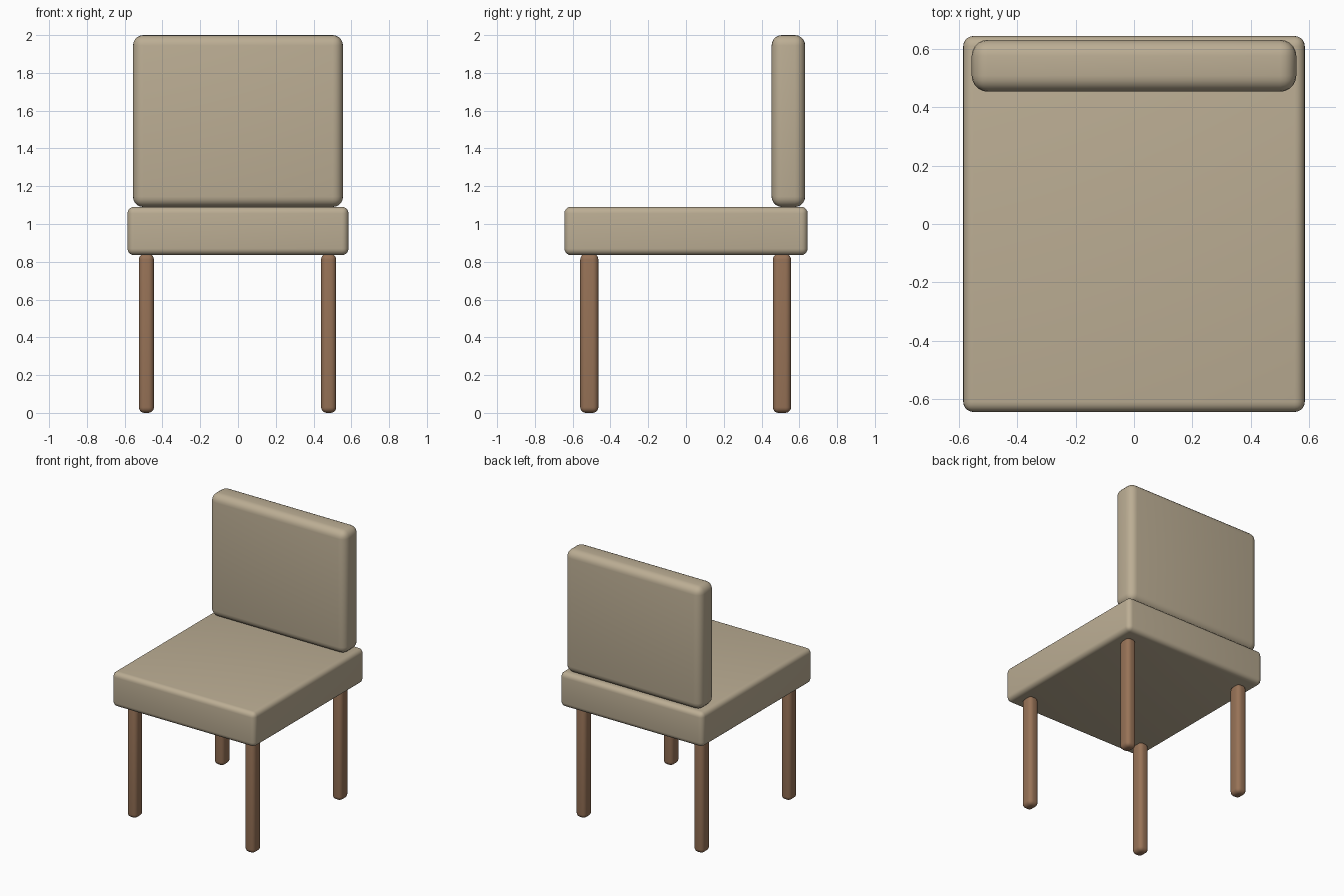
import bpy
import math

cube = bpy.data.objects.get("Cube")
if cube:
    bpy.data.objects.remove(cube, do_unlink=True)


def make_material(name, rgb):
    mat = bpy.data.materials.new(name)
    mat.use_nodes = True
    color = (*rgb, 1.0)
    mat.diffuse_color = color
    mat.node_tree.nodes["Principled BSDF"].inputs["Base Color"].default_value = color
    return mat


def rounded_box(name, center, size, radius, mat):
    bpy.ops.mesh.primitive_cube_add(size=1, location=center)
    obj = bpy.context.object
    obj.name = name
    obj.scale = size
    bpy.ops.object.transform_apply(location=False, rotation=False, scale=True)
    bevel = obj.modifiers.new("Rounded edges", 'BEVEL')
    bevel.width = radius
    bevel.segments = 5
    bevel.limit_method = 'NONE'
    bpy.ops.object.modifier_apply(modifier=bevel.name)
    bpy.ops.object.shade_smooth_by_angle(angle=math.radians(35))
    obj.data.materials.append(mat)
    return obj


fabric = make_material("Beige fabric", (0.50, 0.42, 0.295))
wood = make_material("Brown wood", (0.31, 0.17, 0.095))

# Cushions
rounded_box("seat", (0, 0, 0.963), (1.17, 1.288, 0.256), 0.035, fabric)
rounded_box("backrest", (0, 0.542, 1.545), (1.112, 0.178, 0.91), 0.055, fabric)

# Legs
for depth, y in (("front", -0.512), ("back", 0.508)):
    for side, x in (("left", 0.48), ("right", -0.485)):
        rounded_box(f"{depth}_{side}_leg", (x, y, 0.421), (0.08, 0.096, 0.842), 0.03, wood)
